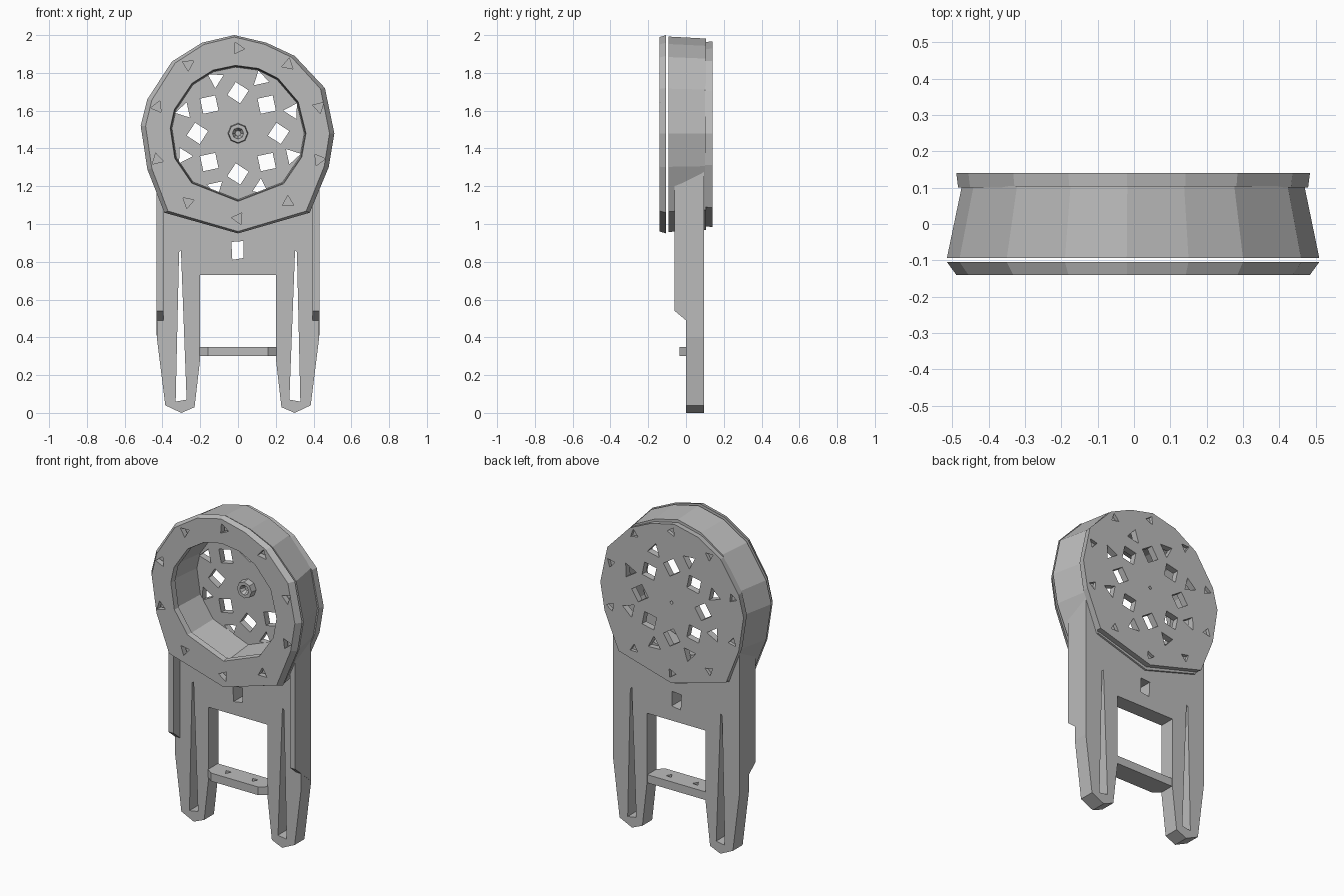
import bpy, bmesh
from math import sin, cos, radians, hypot
from mathutils import Vector

cube = bpy.data.objects.get("Cube")
if cube:
    bpy.data.objects.remove(cube, do_unlink=True)

grey = bpy.data.materials.new("plain_grey")
grey.use_nodes = True
grey.diffuse_color = (0.5, 0.5, 0.5, 1)
grey.node_tree.nodes["Principled BSDF"].inputs["Base Color"].default_value = (0.5, 0.5, 0.5, 1)

MID = 1.48          # height of the round housing's axis


def flat(points, y):
    """Points (x, z) placed at depth y."""
    return [Vector((x, y, z)) for x, z in points]


def circle(count, radius, x=0, z=MID, turn=0):
    steps = [radians(turn + 360 * i / count) for i in range(count)]
    return [(x + radius * cos(a), z + radius * sin(a)) for a in steps]


def skin(bm, sections, closed=False):
    """Join matching sections with faces; cap the ends unless closed."""
    rows = [[bm.verts.new(p) for p in s] for s in sections]
    count = len(rows[0])
    pairs = list(zip(rows, rows[1:]))
    if closed:
        pairs.append((rows[-1], rows[0]))
    else:
        bm.faces.new(rows[0])
        bm.faces.new(rows[-1])
    for a, b in pairs:
        for i in range(count):
            j = (i + 1) % count
            bm.faces.new((a[i], a[j], b[j], b[i]))


def finish(name, bm):
    bmesh.ops.recalc_face_normals(bm, faces=bm.faces)
    mesh = bpy.data.meshes.new(name)
    bm.to_mesh(mesh)
    bm.free()
    mesh.materials.append(grey)
    obj = bpy.data.objects.new(name, mesh)
    bpy.context.collection.objects.link(obj)
    return obj


def loft(name, sections, closed=False):
    bm = bmesh.new()
    skin(bm, sections, closed)
    return finish(name, bm)


def cut(obj, prisms):
    """Cut a list of prisms (pairs of sections) out of an object."""
    bm = bmesh.new()
    for prism in prisms:
        skin(bm, prism)
    cutter = finish("cutter", bm)
    cutter.hide_render = True
    mod = obj.modifiers.new("holes", "BOOLEAN")
    mod.operation, mod.solver, mod.object = "DIFFERENCE", "EXACT", cutter
    bpy.context.view_layer.objects.active = obj
    bpy.ops.object.modifier_apply(modifier=mod.name)
    bpy.data.objects.remove(cutter, do_unlink=True)


def hole_circle(holes, sides, size, radius, start, y0, y1, twist=0):
    """Evenly spaced polygonal holes around the housing axis."""
    result = []
    for i in range(holes):
        a = start + 360 * i / holes
        x, z = radius * cos(radians(a)), MID + radius * sin(radians(a))
        shape = circle(sides, size, x, z, a + twist)
        result.append([flat(shape, y0), flat(shape, y1)])
    return result


# Faceted outline shared by the round parts
outline = [(-.02, 2), (.15, 1.96), (.30, 1.89), (.46, 1.72), (.51, 1.48),
           (.48, 1.30), (.38, 1.06), (0, .95), (-.39, 1.06), (-.48, 1.29),
           (-.515, 1.52), (-.48, 1.66), (-.35, 1.86), (-.19, 1.96)]


def scaled(sx, sz):
    return [(x * sx, MID + (z - MID) * sz) for x, z in outline]


def inner(radius):
    return [(x * radius / hypot(x, z - MID), MID + (z - MID) * radius / hypot(x, z - MID))
            for x, z in outline]


# Front ring with blind-looking screw holes
front_ring = loft("front_ring", [
    flat(scaled(.95, .98), -.14), flat(scaled(1, 1), -.105),
    flat(inner(.355), -.105), flat(inner(.36), -.14)], closed=True)
cut(front_ring, hole_circle(10, 3, .035, .45, 18, -.2, -.1, 25))

# Tapered drum wall
loft("drum", [
    flat(scaled(1, .985), -.093), flat(scaled(.92, .965), .105),
    flat(inner(.35), .105), flat(inner(.37), -.093)], closed=True)

# Back disc with two circles of vents and a circle of screw holes
back_disc = loft("back_disc", [flat(scaled(.94, .93), .10), flat(scaled(.95, .935), .14)])
vents = hole_circle(8, 4, .058, .215, 0, .05, .2, 12)
vents += hole_circle(8, 3, .048, .31, 22.5, .05, .2, 35)
vents += hole_circle(10, 3, .03, .435, 18, .12, .2, 25)
vents.append([flat(circle(4, .012), .12), flat(circle(4, .012), .2)])
cut(back_disc, vents)

# Hollow centre boss
loft("centre_boss", [
    flat(circle(8, .055), .11), flat(circle(8, .05), .06),
    flat(circle(8, .03), .06), flat(circle(8, .015), .09)])

# Body plate with two legs and a curved top that meets the drum
right_leg = [(.43, 1.30), (.43, .40), (.385, .04), (.30, 0), (.23, .03), (.20, .29), (.20, .73)]
left_leg = [(-x, z) for x, z in reversed(right_leg)]
saddle = [(.42 * cos(radians(a)), MID + .42 * sin(radians(a))) for a in range(-155, -24, 13)]
plate = right_leg + left_leg + saddle
body = loft("body_plate", [flat(plate, 0), flat(plate, .095)])

# Tapered leg slots and the small latch hole
slots = []
for s in (-1, 1):
    slot = [(s * .33, .06), (s * .272, .07), (s * .302, .86), (s * .312, .85)]
    slots.append([flat(slot, -.1), flat(slot, .2)])
latch = [(-.03, .81), (.03, .82), (.03, .91), (-.035, .905)]
slots.append([flat(latch, -.1), flat(latch, .2)])
cut(body, slots)

# Raised side walls with sloping lower ends
wall = [(-.06, 1.23), (.094, 1.36), (.094, .41), (0, .49), (-.06, .54)]
for s, side in ((-1, "right"), (1, "left")):
    loft(side + "_side_wall", [
        [Vector((s * x, y, z)) for y, z in wall] for x in (.395, .431)])

# Crossbar between the legs, with bevelled front corners and two pin holes
bar = [(-.205, .09), (.205, .09), (.205, 0), (.16, -.035), (-.16, -.035), (-.205, 0)]
crossbar = loft("crossbar", [[Vector((x, y, z)) for x, y in bar] for z in (.30, .35)])
pins = []
for s in (-1, 1):
    tri = circle(3, .022, s * .09, .03, 30)
    pins.append([[Vector((x, y, z)) for x, y in tri] for z in (.32, .4)])
cut(crossbar, pins)
